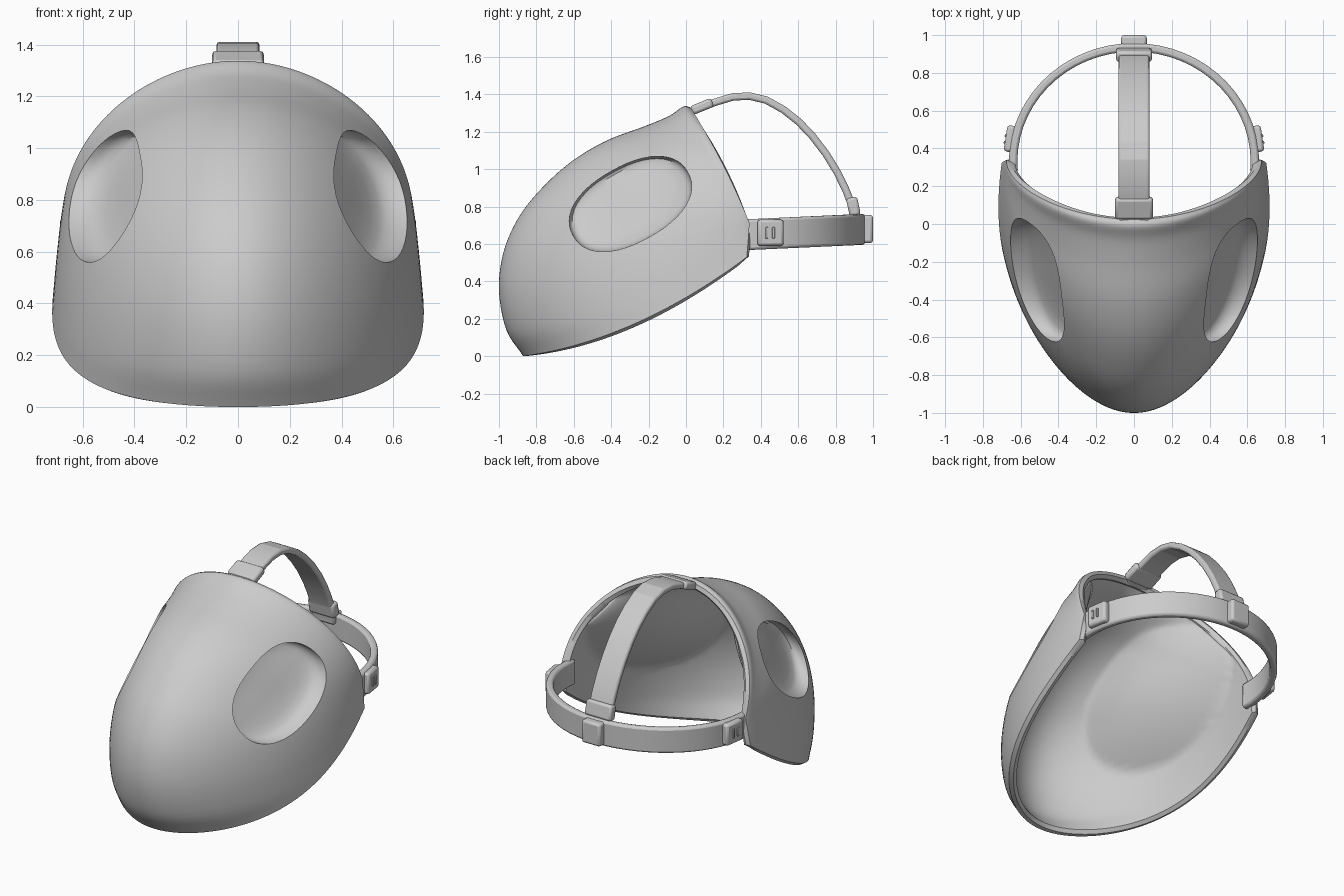
import bpy, bmesh, math
from mathutils import Vector
from mathutils.bvhtree import BVHTree

if "Cube" in bpy.data.objects:
    bpy.data.objects.remove(bpy.data.objects["Cube"])


def smooth(ob, angle=40):
    bpy.ops.object.select_all(action='DESELECT')
    ob.select_set(True)
    bpy.context.view_layer.objects.active = ob
    bpy.ops.object.shade_smooth_by_angle(angle=math.radians(angle))


def make_object(name, verts, faces, angle=40):
    mesh = bpy.data.meshes.new(name)
    mesh.from_pydata(verts, [], faces)
    bm = bmesh.new()
    bm.from_mesh(mesh)
    bmesh.ops.recalc_face_normals(bm, faces=bm.faces)
    bm.to_mesh(mesh)
    bm.free()
    ob = bpy.data.objects.new(name, mesh)
    bpy.context.collection.objects.link(ob)
    smooth(ob, angle)
    return ob


def bevel(ob, width, segments=2):
    mod = ob.modifiers.new("rounded_edges", 'BEVEL')
    mod.width, mod.segments, mod.limit_method = width, segments, 'ANGLE'


def spline(pts, t):
    """Catmull-Rom point at t in 0..1"""
    n = len(pts) - 1
    i = min(int(t * n), n - 1)
    u = t * n - i
    b, c = Vector(pts[i]), Vector(pts[i + 1])
    a = Vector(pts[i - 1]) if i > 0 else 2 * b - c
    d = Vector(pts[i + 2]) if i + 2 <= n else 2 * c - b
    return 0.5 * (2 * b + (c - a) * u + (2 * a - 5 * b + 4 * c - d) * u ** 2
                  + (3 * b - a - 3 * c + d) * u ** 3)


def strap(name, path, across, width, thick, angle=40):
    """Flat band swept along a path; across is its width direction"""
    pts, verts, faces = [Vector(p) for p in path], [], []
    across = Vector(across)
    for i, p in enumerate(pts):
        tangent = pts[min(i + 1, len(pts) - 1)] - pts[max(i - 1, 0)]
        out = tangent.cross(across).normalized() * thick / 2
        side = across * width / 2
        verts += [p + side + out, p - side + out, p - side - out, p + side - out]
    for i in range(len(pts) - 1):
        for k in range(4):
            a, b = i * 4 + k, i * 4 + (k + 1) % 4
            faces.append((a, b, b + 4, a + 4))
    n = len(verts)
    faces += [(3, 2, 1, 0), (n - 4, n - 3, n - 2, n - 1)]
    ob = make_object(name, verts, faces, angle)
    bevel(ob, thick * 0.3)
    return ob


def block(name, loc, size, rot=(0, 0, 0), round_by=0.015):
    bpy.ops.mesh.primitive_cube_add(size=1, location=loc, rotation=rot)
    ob = bpy.context.object
    ob.name = name
    ob.scale = size
    bpy.ops.object.transform_apply(location=False, rotation=False, scale=True)
    bevel(ob, round_by)
    smooth(ob)
    return ob


# Face shell: arcs fanning between the two ear edges, from chin rim to crown rim
PROFILE = [(-.87, .0), (-.96, .14), (-1.0, .35), (-.975, .56), (-.89, .75), (-.76, .91),
           (-.6, 1.05), (-.42, 1.155), (-.22, 1.23), (-.09, 1.285), (-.015, 1.335), (.025, 1.33)]
NU, NV, W = 80, 56, 81
PIT_Y, PIT_Z, PIT_A, PIT_B, TILT = -.297, .814, .35, .203, math.radians(29)


def shell_point(theta, v):
    c = spline(PROFILE, v)
    e = Vector((.325 + .015 * v, .53 + .18 * v))
    f = max(math.cos(theta), 0) ** (1 + .2 * math.sin(math.pi * v))
    y, z = e + (c - e) * f
    z -= .36 * f * (1 - f) * (1 - v) ** 3           # chin rim sags
    y += .07 * f * (1 - f) * v ** 4                 # crown rim bows back
    s = abs(math.sin(theta))
    x = (.70 - .025 * v) * s + .17 * f * s ** 3 * (1 - .9 * v * v)
    return Vector((math.copysign(x, theta), y, z))


outer = [shell_point(math.pi * (i / NU - .5), j / NV)
         for j in range(NV + 1) for i in range(W)]
quads = [(j * W + i, j * W + i + 1, (j + 1) * W + i + 1, (j + 1) * W + i)
         for j in range(NV) for i in range(NU)]
surface = BVHTree.FromPolygons(outer, quads)

# Inner wall: offset along normals and swollen behind each side hollow
inner, middle = [], []
for k, p in enumerate(outer):
    j, i = divmod(k, W)
    du = outer[j * W + min(i + 1, NU)] - outer[j * W + max(i - 1, 0)]
    dv = outer[min(j + 1, NV) * W + i] - outer[max(j - 1, 0) * W + i]
    normal = du.cross(dv).normalized()
    q = p - normal * .048
    dy, dz = p.y - PIT_Y, p.z - PIT_Z
    a = (dy * math.cos(TILT) + dz * math.sin(TILT)) / PIT_A
    b = (dz * math.cos(TILT) - dy * math.sin(TILT)) / PIT_B
    swell = .2 * max(0, 1 - (a * a + b * b) / 2.4)
    if abs(p.x) > .2:
        q.x -= math.copysign(swell, p.x)
    inner.append(q)

# Rounded lip joins the two walls through a bulged middle loop
N = len(outer)
rim = ([i for i in range(NU)] + [j * W + NU for j in range(NV)]
       + [NV * W + i for i in range(NU, 0, -1)] + [j * W for j in range(NV, 0, -1)])
R = len(rim)
for k in rim:
    j, i = divmod(k, W)
    inward = outer[min(max(j, 1), NV - 1) * W + min(max(i, 1), NU - 1)]
    middle.append((outer[k] + inner[k]) / 2 + (outer[k] - inward).normalized() * .014)
faces = quads + [tuple(N + k for k in reversed(f)) for f in quads]
for k in range(R):
    a, b, m, n = rim[k], rim[(k + 1) % R], 2 * N + k, 2 * N + (k + 1) % R
    faces += [(a, m, n, b), (m, a + N, b + N, n)]
shell = make_object("face_shell", outer + inner + middle, faces)

# Bowl-shaped cutters carve the side hollows
SEG = 48
for side in (1, -1):
    verts, faces = [], []
    rows = [(1, 1), (1, -.03), (.985, -.055), (.95, -.08), (.88, -.1), (.7, -.12),
            (.45, -.135), (.2, -.14)]
    for r, dx in rows:
        for k in range(SEG):
            t = 2 * math.pi * k / SEG
            c, s = math.cos(t), math.sin(t)
            fit = r / (abs(c) ** 2.25 + abs(s) ** 2.25) ** (1 / 2.25)
            a, b = fit * PIT_A * c, fit * PIT_B * s
            y = PIT_Y + a * math.cos(TILT) - b * math.sin(TILT)
            z = PIT_Z + a * math.sin(TILT) + b * math.cos(TILT)
            hit = surface.ray_cast(Vector((2, y, z)), Vector((-1, 0, 0)))[0]
            verts.append((side * (1.2 if dx == 1 else hit.x + dx), y, z))
    for j in range(len(rows) - 1):
        for k in range(SEG):
            a, b = j * SEG + k, j * SEG + (k + 1) % SEG
            faces.append((a, b, b + SEG, a + SEG))
    n = len(verts)
    faces += [tuple(range(SEG)), tuple(range(n - 1, n - SEG - 1, -1))]
    cutter = make_object("hollow_cutter", verts, faces)
    cutter.hide_render = True
    mod = shell.modifiers.new("hollow", 'BOOLEAN')
    mod.object, mod.operation, mod.solver = cutter, 'DIFFERENCE', 'EXACT'
    bpy.context.view_layer.objects.active = shell
    bpy.ops.object.modifier_apply(modifier=mod.name)
    bpy.data.objects.remove(cutter)
smooth(shell, 65)

# Head band round the back
ring = [(.64 * math.cos(a), .33 + .605 * math.sin(a), .65 + .028 * math.sin(a))
        for a in [math.pi * (k / 32 * 1.06 - .03) for k in range(33)]]
strap("head_band", ring, (0, 0, 1), .165, .045)

# Strap over the crown
CROWN = [(.0, 1.30), (.12, 1.345), (.26, 1.388), (.4, 1.38), (.54, 1.305), (.66, 1.195),
         (.77, 1.05), (.85, .9), (.895, .78), (.905, .7)]
path = [(0, *spline(CROWN, k / 14)) for k in range(15)]
strap("crown_strap", path, (1, 0, 0), .165, .04, 15)

# Loops holding the crown strap ends
block("crown_front_loop", (0, .085, 1.335), (.2, .12, .05), (math.radians(22), 0, 0))
block("crown_back_loop", (0, .895, .80), (.19, .06, .1), (math.radians(12), 0, 0))

# Buckles with two small ribs each
for side, label in ((1, "right"), (-1, "left")):
    block(f"{label}_buckle", (side * .648, .45, .66), (.065, .14, .14), (0, 0, side * .15))
    for k in (-.018, .018):
        block(f"{label}_buckle_rib", (side * (.681 - k * .15), .45 + k, .66),
              (.012, .014, .06), (0, 0, side * .15), .003)
block("back_buckle", (0, .965, .68), (.135, .07, .15))
for k in (-.018, .018):
    block("back_buckle_rib", (k, .997, .68), (.014, .006, .06), (0, 0, 0), .002)
